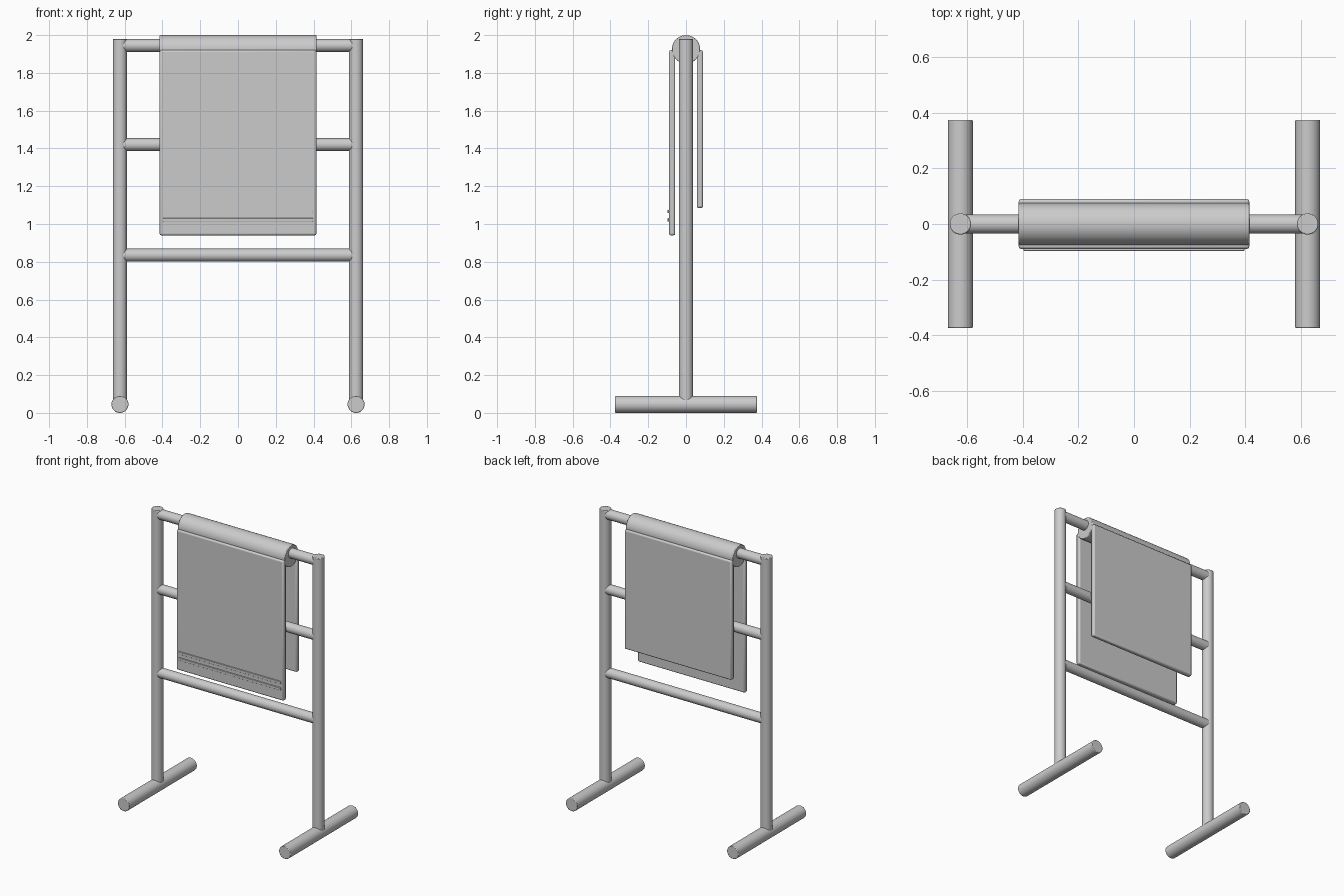
import bpy, math

if "Cube" in bpy.data.objects:
    bpy.data.objects.remove(bpy.data.objects["Cube"])

def finish(o, name, bevel):
    o.name = name
    if bevel:
        m = o.modifiers.new("edge", 'BEVEL')
        m.width = bevel
        m.segments = 2
        m.limit_method = 'ANGLE'
        m.angle_limit = math.radians(40)
    bpy.ops.object.shade_smooth_by_angle(angle=math.radians(35))
    return o

def rod(name, centre, radius, length, axis, bevel=0.004):
    rot = {'x': (0, math.pi / 2, 0), 'y': (math.pi / 2, 0, 0), 'z': (0, 0, 0)}[axis]
    bpy.ops.mesh.primitive_cylinder_add(vertices=48, radius=radius, depth=length,
                                        location=centre, rotation=rot)
    return finish(bpy.context.object, name, bevel)

def slab(name, x, y, z, bevel):
    size = [b - a for a, b in (x, y, z)]
    bpy.ops.mesh.primitive_cube_add(size=1, location=[(a + b) / 2 for a, b in (x, y, z)])
    o = bpy.context.object
    o.scale = size
    bpy.ops.object.transform_apply(location=False, rotation=False, scale=True)
    return finish(o, name, bevel)

# Uprights and floor feet
for side, label in ((-1, "left"), (1, "right")):
    rod(label + "_post", (side * 0.625, 0, 1.015), 0.038, 1.93, 'z')
    rod(label + "_foot", (side * 0.625, 0, 0.045), 0.045, 0.75, 'y')

# Crossbars
for label, z in (("top", 1.945), ("middle", 1.42), ("lower", 0.835)):
    rod(label + "_rail", (0, 0, z), 0.034, 1.25, 'x', 0)

# Towel: fold over the top rail, long front panel, shorter back panel
rod("towel_fold", (0, 0, 1.925), 0.075, 0.83, 'x')
slab("towel_front", (-0.415, 0.415), (-0.09, -0.057), (0.94, 1.92), 0.009)
slab("towel_back", (-0.415, 0.415), (0.057, 0.09), (1.085, 1.92), 0.009)

# Raised stripes near the front hem
for i, z in enumerate((1.022, 1.066)):
    slab("towel_stripe_%d" % (i + 1), (-0.397, 0.397), (-0.097, -0.085),
         (z - 0.009, z + 0.009), 0.002)
